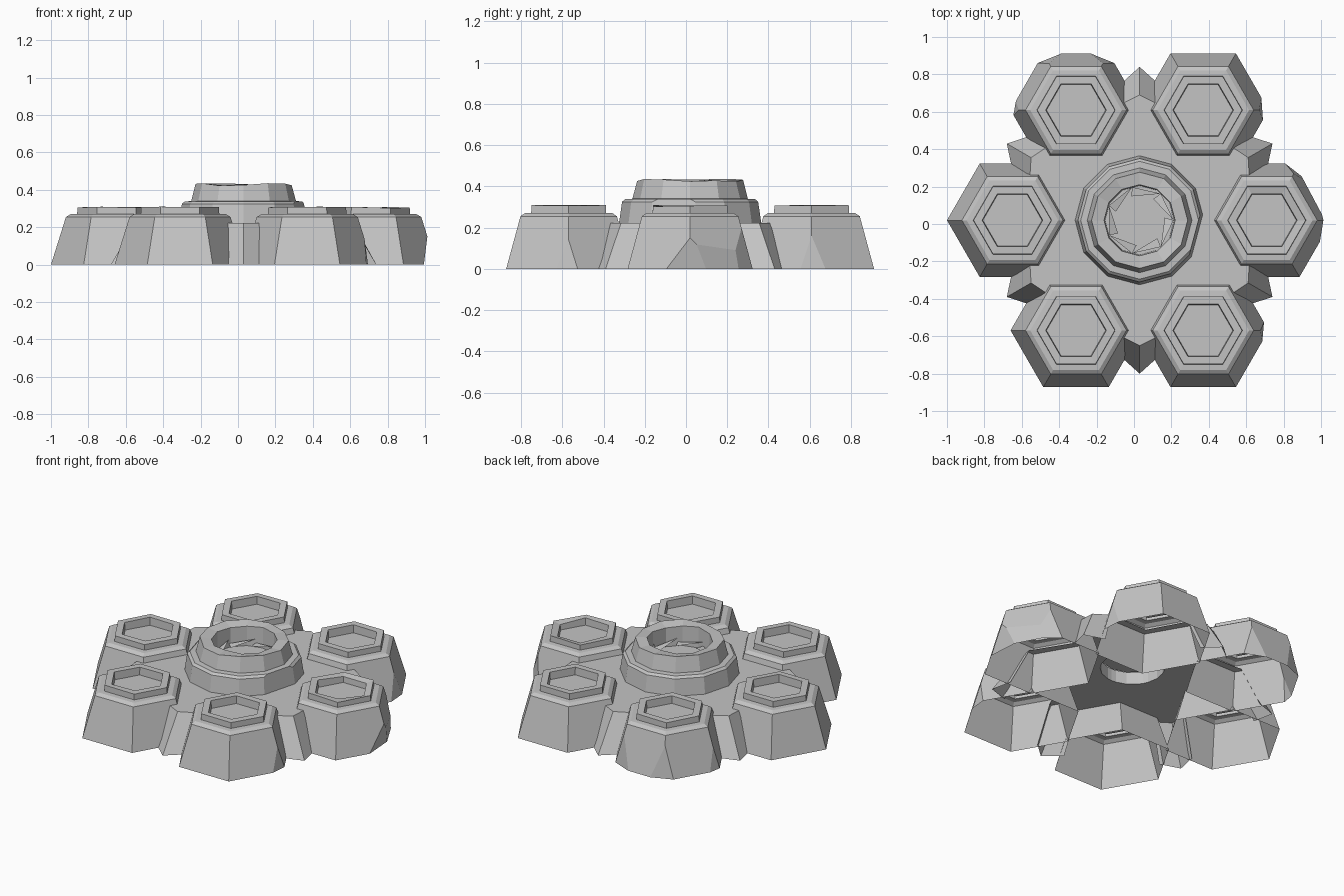
import bpy, bmesh, random
from math import sin, cos, pi, radians, atan2
from mathutils import Vector, Matrix

random.seed(4)
CENTRE = Vector((0.03, 0.02, 0))

if "Cube" in bpy.data.objects:
    bpy.data.objects.remove(bpy.data.objects["Cube"])

stone = bpy.data.materials.new("grey stone")
stone.use_nodes = True
stone.diffuse_color = (0.55, 0.55, 0.55, 1)
stone.node_tree.nodes["Principled BSDF"].inputs["Base Color"].default_value = (0.55, 0.55, 0.55, 1)


def polar(r, a, z=0.0):
    return Vector((r * cos(a), r * sin(a), z))


def finish(bm, name, location=CENTRE, turn=0.0):
    bmesh.ops.transform(bm, matrix=Matrix.Rotation(turn, 4, 'Z'), verts=bm.verts)
    mesh = bpy.data.meshes.new(name)
    bm.to_mesh(mesh)
    bm.free()
    mesh.materials.append(stone)
    obj = bpy.data.objects.new(name, mesh)
    obj.location = location
    bpy.context.collection.objects.link(obj)


def stack_rings(bm, profile, sides):
    """Loft regular polygons of (radius, height) and cap the last one."""
    rings = [[bm.verts.new(polar(r, 2 * pi * i / sides, z)) for i in range(sides)]
             for r, z in profile]
    for low, high in zip(rings, rings[1:]):
        for i in range(sides):
            j = (i + 1) % sides
            bm.faces.new((low[i], low[j], high[j], high[i]))
    bm.faces.new(rings[-1])
    return rings


def chip(bm, angle, r_low, r_high, z_high):
    """Slice off a flake along a plane and close the cut with one flat face."""
    a = radians(angle)
    normal = polar(z_high, a, r_low - r_high).normalized()
    out = bmesh.ops.bisect_plane(bm, geom=bm.verts[:] + bm.edges[:] + bm.faces[:],
                                 plane_co=polar(r_low, a), plane_no=normal, clear_outer=True)
    verts = [v for v in out["geom_cut"] if isinstance(v, bmesh.types.BMVert)]
    if len(verts) < 3:
        return
    mid = sum((v.co for v in verts), Vector()) / len(verts)
    side = polar(1, a + pi / 2)
    up = normal.cross(side)
    verts.sort(key=lambda v: atan2((v.co - mid).dot(up), (v.co - mid).dot(side)))
    face = bm.faces.new(verts)
    face.normal_update()
    if face.normal.dot(normal) < 0:
        face.normal_flip()


# Six hollow hexagonal pillars, each with a raised rim around a sunken socket
PILLAR = [(0.35, 0), (0.27, 0.255), (0.245, 0.27), (0.21, 0.272),
          (0.208, 0.31), (0.162, 0.31), (0.158, 0.26)]
# Flakes per pillar: direction, radius at ground, radius at top of flake, flake height
CHIPS = {
    0: [(4, 0.275, 0.3, 0.14), (52, 0.30, 0.285, 0.2), (28, 0.275, 0.275, 0.15)],
    1: [(-56, 0.315, 0.30, 0.15)],
    2: [(-8, 0.31, 0.28, 0.24), (-52, 0.31, 0.28, 0.24), (50, 0.325, 0.3, 0.15)],
    5: [(55, 0.32, 0.305, 0.14)],
}
for k in range(6):
    bm = bmesh.new()
    rings = stack_rings(bm, PILLAR, 6)
    # worn rim
    for v in rings[4] + rings[5]:
        v.co.z -= random.uniform(0, 0.018 if k == 0 else 0.004)
    for flake in CHIPS.get(k, []):
        chip(bm, *flake)
    a = k * pi / 3
    finish(bm, f"pillar_{k + 1}", CENTRE + polar(0.68, a), a)

# Star-shaped deck with a pointed buttress between each pair of pillars
bm = bmesh.new()
outline = []
for k in range(6):
    a = pi / 6 + k * pi / 3
    out, side = polar(1, a), polar(1, a + pi / 2)
    up = Vector((0, 0, 0.222))
    top = [bm.verts.new(out * r + side * t + up) for r, t in ((0.62, -0.1), (0.67, 0), (0.62, 0.1))]
    low = [bm.verts.new(out * r + side * t) for r, t in ((0.73, -0.1), (0.82, 0), (0.73, 0.1))]
    for i in range(2):
        bm.faces.new((low[i], low[i + 1], top[i + 1], top[i]))
    outline += top + [bm.verts.new(polar(0.45, a + pi / 6, 0.222))]
# round well under the collar
angles = [atan2(v.co.y, v.co.x) for v in outline]
hole = [bm.verts.new(polar(0.185, a, 0.222)) for a in angles]
well = [bm.verts.new(polar(0.185, a, 0.3)) for a in angles]
for i in range(len(outline)):
    j = (i + 1) % len(outline)
    bm.faces.new((outline[i], outline[j], hole[j], hole[i]))
    bm.faces.new((hole[i], hole[j], well[j], well[i]))
finish(bm, "deck")

# Two-tier central collar with a sunken floor
bm = bmesh.new()
rings = stack_rings(bm, [(0.345, 0.222), (0.33, 0.325), (0.315, 0.338), (0.28, 0.34),
                         (0.257, 0.43), (0.19, 0.425), (0.185, 0.3)], 12)
for v in rings[4] + rings[5]:
    v.co.z += random.uniform(-0.008, 0.006)
chip(bm, -15, 0.345, 0.305, 0.33)
finish(bm, "collar")

# Overlapping shutter blades inside the collar
bm = bmesh.new()
for k in range(7):
    a = 2 * pi * k / 7
    corners = [polar(0.182, a, 0.35), polar(0.182, a + 0.9, 0.325), polar(0.135, a + 1.0, 0.32)]
    bm.faces.new([bm.verts.new(c) for c in corners])
finish(bm, "shutter_blades")
